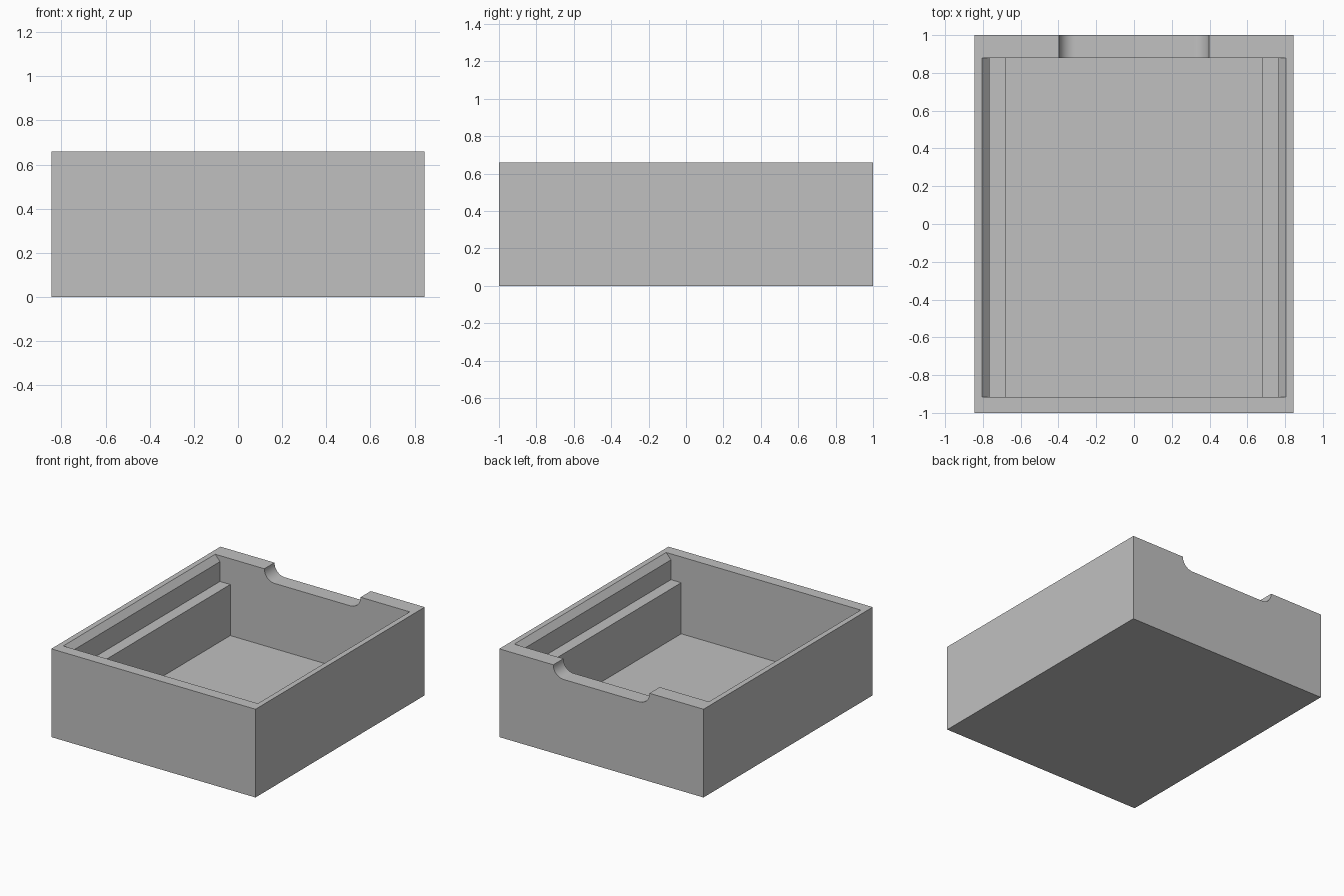
import bpy, bmesh, math

if "Cube" in bpy.data.objects:
    bpy.data.objects.remove(bpy.data.objects["Cube"])

HALF_W, HALF_D, HEIGHT = 0.845, 1.0, 0.66

grey = bpy.data.materials.new("plain grey")
grey.diffuse_color = (0.53, 0.53, 0.53, 1)
grey.use_nodes = True
grey.node_tree.nodes["Principled BSDF"].inputs["Base Color"].default_value = grey.diffuse_color


def extrude_profile(name, profile, y0, y1):
    """Solid made by sweeping an x-z outline along y."""
    bm = bmesh.new()
    face = bm.faces.new([bm.verts.new((x, y0, z)) for x, z in profile])
    new = bmesh.ops.extrude_face_region(bm, geom=[face])["geom"]
    bmesh.ops.translate(bm, vec=(0, y1 - y0, 0),
                        verts=[v for v in new if isinstance(v, bmesh.types.BMVert)])
    bmesh.ops.recalc_face_normals(bm, faces=bm.faces)
    mesh = bpy.data.meshes.new(name)
    bm.to_mesh(mesh)
    bm.free()
    mesh.materials.append(grey)
    obj = bpy.data.objects.new(name, mesh)
    bpy.context.collection.objects.link(obj)
    return obj


def mirrored(half):
    """Close a right-hand outline with its mirror image."""
    return half + [(-x, z) for x, z in reversed(half)]


# Outer block
tray = extrude_profile("tray", mirrored([(HALF_W, 0), (HALF_W, HEIGHT)]), -HALF_D, HALF_D)

# Cavity: floor, side ledges, upper walls and chamfered rim
cavity = extrude_profile("cavity_cutter", mirrored([
    (0.68, 0.085), (0.68, 0.467), (0.765, 0.467),
    (0.765, 0.615), (0.805, HEIGHT), (0.805, 0.9)]), -0.915, 0.88)

# Finger notch in the back wall with rounded lower corners
R, NOTCH_W, NOTCH_Z = 0.085, 0.398, 0.573
arc = [(NOTCH_W - R + R * math.sin(a), NOTCH_Z + R - R * math.cos(a))
       for a in (math.pi / 2 * i / 12 for i in range(13))]
notch = extrude_profile("notch_cutter", mirrored(arc + [(NOTCH_W, 0.9)]), 0.8, 1.1)

# Cut the openings and remove the cutters
bpy.context.view_layer.objects.active = tray
tray.select_set(True)
for cutter in (cavity, notch):
    cutter.hide_render = True
    mod = tray.modifiers.new(cutter.name, "BOOLEAN")
    mod.operation = "DIFFERENCE"
    mod.solver = "EXACT"
    mod.object = cutter
    bpy.ops.object.modifier_apply(modifier=mod.name)
    bpy.data.objects.remove(cutter)

bpy.ops.object.shade_smooth_by_angle(angle=math.radians(30))
